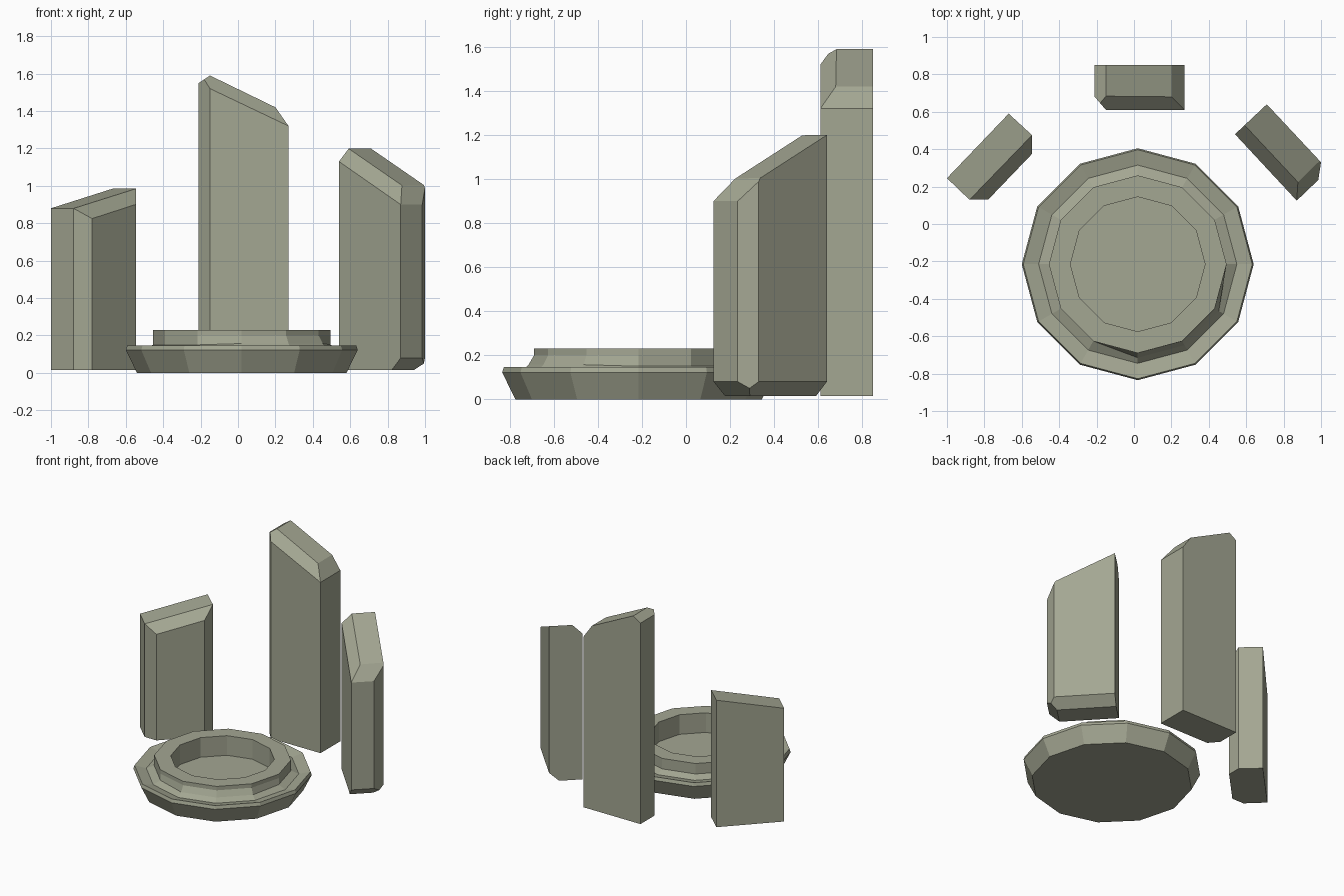
import bpy, bmesh
from math import cos, sin, radians
from mathutils import Vector

cube = bpy.data.objects.get("Cube")
if cube:
    bpy.data.objects.remove(cube, do_unlink=True)

# Weathered stone colour shared by every part
stone = bpy.data.materials.new("grey_green_stone")
colour = (0.37, 0.385, 0.29, 1)
stone.use_nodes = True
stone.diffuse_color = colour
bsdf = stone.node_tree.nodes["Principled BSDF"]
bsdf.inputs["Base Color"].default_value = colour
bsdf.inputs["Roughness"].default_value = 0.9


def finish(bm, name):
    bmesh.ops.recalc_face_normals(bm, faces=bm.faces)
    mesh = bpy.data.meshes.new(name)
    bm.to_mesh(mesh)
    bm.free()
    mesh.materials.append(stone)
    obj = bpy.data.objects.new(name, mesh)
    bpy.context.collection.objects.link(obj)
    return obj


def standing_stone(name, footprint, cuts, base=0.015, height=1.8):
    """Extrude a footprint, then slice it by planes through three points."""
    bm = bmesh.new()
    face = bm.faces.new([bm.verts.new((x, y, base)) for x, y in footprint])
    top = bmesh.ops.extrude_face_region(bm, geom=[face])["geom"]
    bmesh.ops.translate(bm, vec=(0, 0, height - base),
                        verts=[v for v in top if isinstance(v, bmesh.types.BMVert)])
    if face.is_valid and not any(f.calc_center_median().z < base + 1e-4 for f in bm.faces):
        bm.faces.new([v for v in bm.verts if v.co.z < base + 1e-4])
    count = len(footprint)
    inside = Vector((sum(p[0] for p in footprint) / count,
                     sum(p[1] for p in footprint) / count, 0.5))
    for points in cuts:
        a, b, c = map(Vector, points)
        normal = (b - a).cross(c - a).normalized()
        if normal.dot(inside - a) > 0:
            normal.negate()
        result = bmesh.ops.bisect_plane(
            bm, geom=bm.verts[:] + bm.edges[:] + bm.faces[:], dist=1e-5,
            plane_co=a, plane_no=normal, clear_outer=True)
        bmesh.ops.holes_fill(bm, edges=[e for e in bm.edges if e.is_boundary], sides=0)
    return finish(bm, name)


# Tall stone at the back with a slanting top
standing_stone(
    "back_standing_stone",
    [(-.21, .85), (-.21, .68), (-.15, .61), (.27, .61), (.27, .85)],
    [[(-.15, .68, 1.59), (-.15, .85, 1.59), (.2, .85, 1.42)],   # top
     [(.27, .61, 1.32), (.27, .85, 1.32), (.2, .85, 1.42)],     # right shoulder
     [(-.21, .68, 1.55), (-.21, .85, 1.55), (-.15, .85, 1.59)], # left shoulder
     [(.27, .61, 1.32), (.2, .68, 1.42), (-.15, .61, 1.52)]])   # front bevel

# Stone on the left, turned toward the basin
standing_stone(
    "left_standing_stone",
    [(.71, .64), (.54, .48), (.87, .125), (.985, .235), (1, .33)],
    [[(.59, .53, 1.2), (.71, .64, 1.2), (1, .33, 1)],           # top
     [(.54, .48, 1.13), (.87, .125, .9), (.59, .53, 1.2)],      # inner bevel
     [(.87, .125, .9), (.985, .235, .9), (1, .34, 1)],          # end bevel
     [(.87, .125, .08), (.985, .235, .08), (.82, .175, .015)],  # foot of end
     [(1, .33, .08), (.71, .64, .08), (.94, .29, .015)]])       # foot of back

# Short stone on the right
standing_stone(
    "right_standing_stone",
    [(-.67, .59), (-1, .245), (-.88, .13), (-.78, .13), (-.545, .375), (-.545, .475)],
    [[(-1, .245, .88), (-.67, .59, .985), (-.545, .475, .985)], # top
     [(-.88, .13, .88), (-.545, .475, .985), (-.78, .13, .825)]])  # inner bevel

# Twelve-sided basin: (radius, height) from the underside to the bowl floor
SIDES = 12
profile = [(.56, 0), (.62, .122), (.612, .147), (.53, .127), (.475, .15),
           (.475, .2), (.475, .23), (.36, .23), (.36, .08)]
WALL_FOOT = 4
bm = bmesh.new()
rings = []
for level, (radius, z) in enumerate(profile):
    ring = []
    for i in range(SIDES):
        r, h = radius, z
        # Worn ledge along the front left of the raised wall
        if level == WALL_FOOT and i >= SIDES * 3 // 4:
            r, h = .5, .157
        angle = radians(i * 360 / SIDES)
        ring.append(bm.verts.new((.02 + r * cos(angle), -.215 + r * sin(angle), h)))
    rings.append(ring)
for low, high in zip(rings, rings[1:]):
    for i in range(SIDES):
        j = (i + 1) % SIDES
        bm.faces.new((low[i], low[j], high[j], high[i]))
bm.faces.new(rings[0])
bm.faces.new(rings[-1])
finish(bm, "stone_basin")
